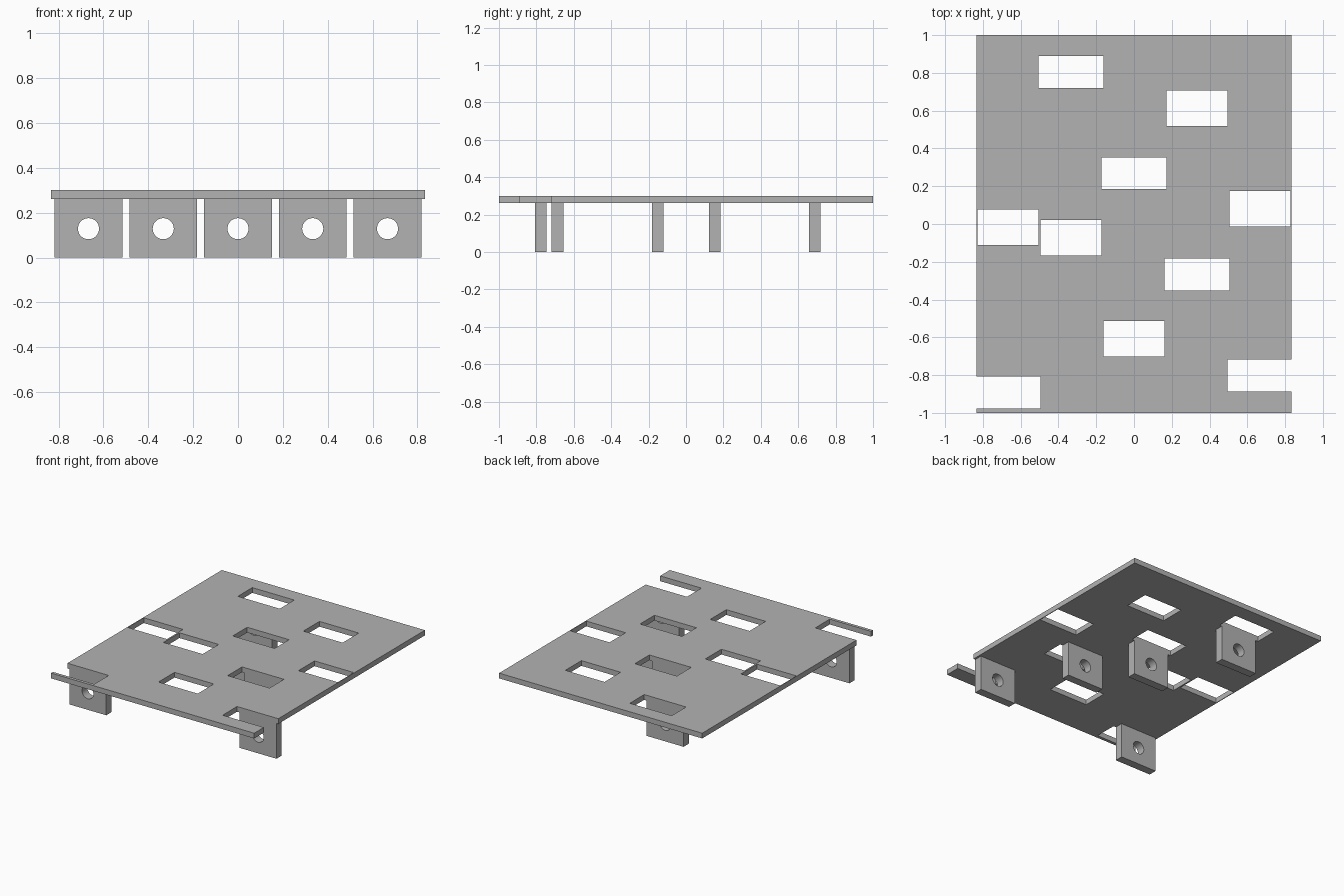
import bpy

default = bpy.data.objects.get("Cube")
if default:
    bpy.data.objects.remove(default, do_unlink=True)

grey = bpy.data.materials.new("plain grey")
grey.use_nodes = True
colour = (0.45, 0.45, 0.45, 1)
grey.diffuse_color = colour
grey.node_tree.nodes["Principled BSDF"].inputs["Base Color"].default_value = colour

HALF_W, TOP, UNDER = 0.833, 0.301, 0.262
STEP = 1 / 3            # column spacing
TAB_W, TAB_T = 0.303, 0.062


def box(name, centre, size):
    bpy.ops.mesh.primitive_cube_add(size=1, location=centre)
    ob = bpy.context.object
    ob.name = name
    ob.scale = size
    bpy.ops.object.transform_apply(location=False, rotation=False, scale=True)
    ob.data.materials.append(grey)
    return ob


def cut(target, cutter):
    """Subtract the cutter from the target, then discard it."""
    mod = target.modifiers.new("cut", "BOOLEAN")
    mod.operation, mod.solver, mod.object = "DIFFERENCE", "EXACT", cutter
    cutter.hide_render = True
    bpy.context.view_layer.objects.active = target
    bpy.ops.object.modifier_apply(modifier=mod.name)
    bpy.data.objects.remove(cutter, do_unlink=True)


# Flat top plate
mid = (TOP + UNDER) / 2
plate = box("top_plate", (0, 0, mid), (2 * HALF_W, 2, TOP - UNDER))

# Plain windows: column, y centre
for col, y in [(1, 0.614), (-2, -0.016), (-1, -0.074), (2, 0.08), (0, -0.608)]:
    cut(plate, box("window_cutter", (col * STEP, y, mid), (0.322, 0.188, 0.2)))

# Slots beside the tabs; the outer columns run through the plate edge
# column, y of the edge shared with the tab, side of that edge the slot is on
tabs = [(-2, -0.808, -1), (2, -0.718, -1), (1, -0.183, -1),
        (0, 0.184, 1), (-1, 0.72, 1)]
names = {-2: "outer_right", -1: "inner_right", 0: "centre",
         1: "inner_left", 2: "outer_left"}
for col, edge, side in tabs:
    x = col * STEP
    cut(plate, box("slot_cutter", (x, edge + side * 0.0845, mid), (0.344, 0.169, 0.2)))

    # Hanging tab with a round hole
    y = edge - side * TAB_T / 2
    tab = box(names[col] + "_tab", (x, y, UNDER / 2), (TAB_W, TAB_T, UNDER))
    bpy.ops.mesh.primitive_cylinder_add(vertices=48, radius=0.047, depth=0.2,
                                        location=(x, y, 0.129), rotation=(1.5708, 0, 0))
    hole = bpy.context.object
    hole.data.materials.append(grey)
    cut(tab, hole)
    bpy.ops.object.select_all(action="DESELECT")
    tab.select_set(True)
    bpy.context.view_layer.objects.active = tab
    bpy.ops.object.shade_smooth_by_angle()
